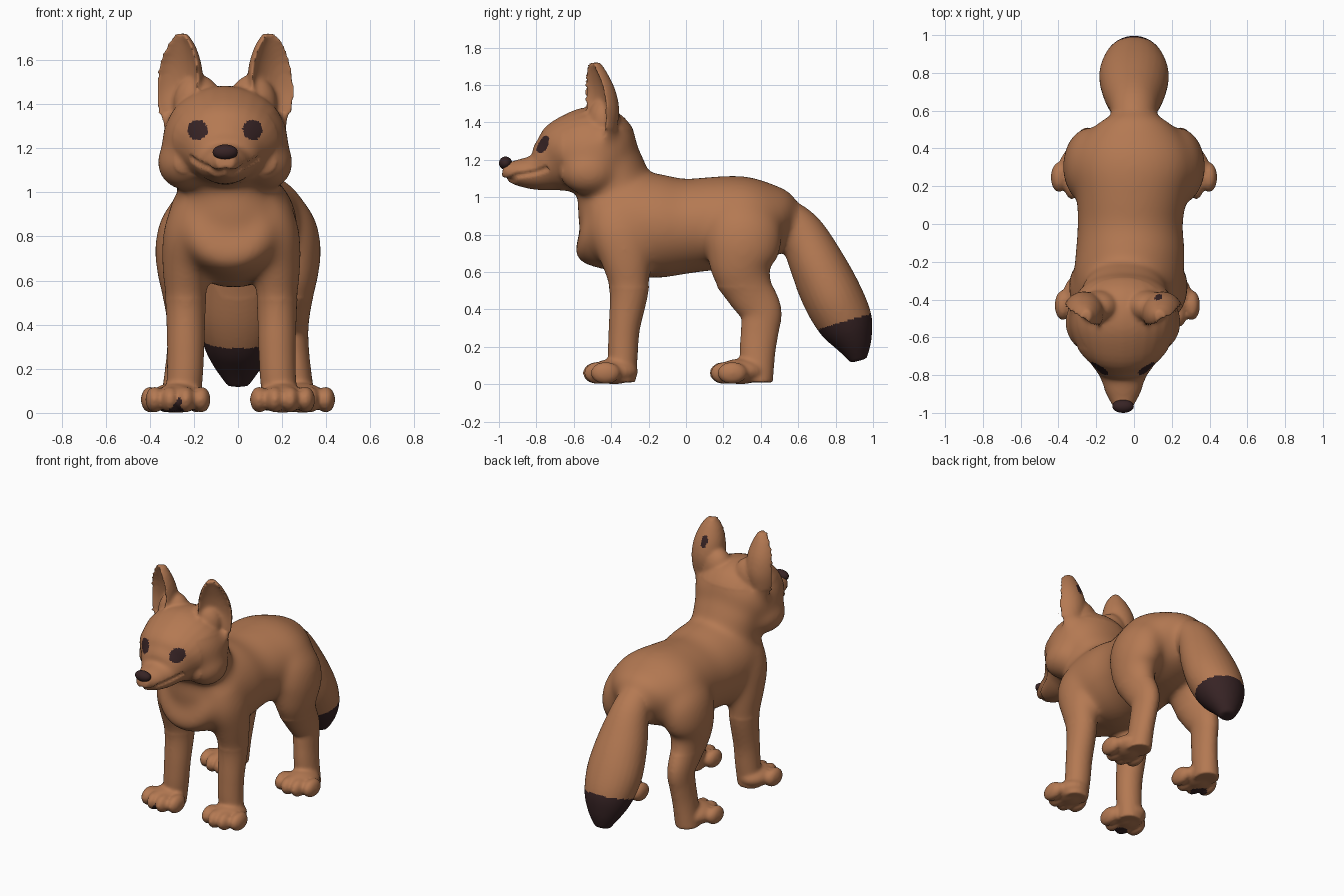
import bpy
import bmesh
import math
from mathutils import Matrix, Vector

cube = bpy.data.objects.get("Cube")
if cube:
    bpy.data.objects.remove(cube)

HEAD_X = -0.058
SIDES = (-1, 1)


def material(name, colour):
    mat = bpy.data.materials.new(name)
    mat.use_nodes = True
    mat.diffuse_color = colour
    mat.node_tree.nodes["Principled BSDF"].inputs["Base Color"].default_value = colour
    return mat


fur = material("warm brown fur", (0.456, 0.191, 0.085, 1))
dark = material("dark brown", (0.038, 0.017, 0.018, 1))
bm = bmesh.new()


def ball(centre, radii, target=None):
    mat = Matrix.Translation(centre) @ Matrix.Diagonal((*radii, 1))
    bmesh.ops.create_uvsphere(target or bm, u_segments=24, v_segments=16, radius=1, matrix=mat)


def skin(rings):
    """Bridge closed rings of points and cap both ends."""
    loops = [[bm.verts.new(p) for p in ring] for ring in rings]
    n = len(loops[0])
    for a, b in zip(loops, loops[1:]):
        for i in range(n):
            j = (i + 1) % n
            bm.faces.new((a[i], a[j], b[j], b[i]))
    bm.faces.new(loops[0][::-1])
    bm.faces.new(loops[-1])


def spline(points, steps=5):
    """Smooth curve through tuples of any length."""
    pts = [Vector(p) for p in points]
    pts = [pts[0] * 2 - pts[1]] + pts + [pts[-1] * 2 - pts[-2]]
    out = []
    for a, b, c, d in zip(pts, pts[1:], pts[2:], pts[3:]):
        for k in range(steps):
            t = k / steps
            out.append(b + (c - a) * (t / 2) + (a * 2 - b * 5 + c * 4 - d) * (t * t / 2)
                       + (b * 3 - a - c * 3 + d) * (t ** 3 / 2))
    return out + [pts[-2]]


def tube(stations, x_at, sides=28):
    """Oval tube; each station is (offset, y, z, half width, half depth)."""
    path = spline(stations)
    centres = [Vector((x_at(p[0]), p[1], p[2])) for p in path]
    across = Vector((1, 0, 0))
    rings = []
    for i, p in enumerate(path):
        tangent = centres[min(i + 1, len(path) - 1)] - centres[max(i - 1, 0)]
        up = tangent.cross(across).normalized()
        rings.append([centres[i] + across * p[3] * math.cos(t) + up * p[4] * math.sin(t)
                      for t in (2 * math.pi * k / sides for k in range(sides))])
    skin(rings)


# Torso
tube([(-.035, -.56, .85, .15, .14), (-.035, -.51, .84, .225, .21), (-.03, -.42, .85, .265, .25),
      (-.03, -.30, .86, .29, .275), (-.02, -.15, .845, .29, .28), (-.02, 0, .845, .28, .255),
      (-.01, .15, .86, .295, .25), (0, .30, .87, .32, .245), (0, .42, .875, .29, .215),
      (0, .52, .88, .21, .165), (0, .58, .87, .11, .09)], lambda o: o)

# Neck
tube([(-.03, -.36, .72, .22, .17), (-.03, -.37, .88, .255, .205), (-.04, -.38, 1.0, .235, .20),
      (-.05, -.385, 1.1, .235, .19), (-.055, -.40, 1.2, .235, .165), (-.058, -.42, 1.32, .20, .13)],
     lambda o: o)

# Head and muzzle
tube([(0, -.98, 1.145, .045, .04), (0, -.90, 1.132, .09, .07), (0, -.80, 1.135, .128, .10),
      (0, -.72, 1.172, .178, .157), (0, -.64, 1.21, .25, .213), (0, -.54, 1.225, .285, .253),
      (0, -.44, 1.225, .28, .25), (0, -.36, 1.21, .24, .20), (0, -.30, 1.19, .16, .11)],
     lambda o: HEAD_X + o)

# Tail
tube([(0, .44, .93, .12, .10), (0, .53, .89, .115, .105), (0, .62, .80, .13, .125),
      (0, .705, .63, .168, .15), (0, .787, .46, .185, .16), (0, .858, .32, .16, .145),
      (0, .898, .22, .115, .10), (0, .923, .125, .05, .045)], lambda o: o)

TURN = math.radians(30)
for s in SIDES:
    # Cheeks and brows
    ball((HEAD_X + s * .185, -.52, 1.135), (.125, .155, .125))
    for p in spline([(.065, -.705, 1.33), (.12, -.668, 1.362), (.18, -.645, 1.338)], 6):
        ball((HEAD_X + s * p[0], p[1], p[2]), (.024, .024, .02))

    # Cupped ear, opening forward and outward
    ball((HEAD_X + s * .125, -.44, 1.40), (.11, .09, .135))
    rings = []
    for z, off, y, w, d in spline([(1.29, .225, -.455, .06, .08), (1.37, .22, -.465, .09, .10),
                                   (1.47, .212, -.47, .108, .115), (1.57, .205, -.475, .10, .098),
                                   (1.66, .20, -.485, .068, .066), (1.72, .197, -.49, .025, .035)]):
        ring = []
        for k in range(32):
            t = math.tau * (k + .5) / 32
            u = w * math.cos(t)
            v = d * math.sin(t) if t < math.pi else -d * .6 * math.sin(t) - .036
            ring.append((HEAD_X + s * (off + u * math.cos(TURN) - v * math.sin(TURN)),
                         y + u * math.sin(TURN) + v * math.cos(TURN), z))
        rings.append(ring)
    skin(rings)

    # Front leg
    tube([(.17, -.36, .95, .10, .15), (.195, -.35, .82, .115, .165), (.207, -.32, .66, .108, .135),
          (.207, -.305, .50, .092, .105), (.207, -.33, .30, .085, .084), (.212, -.338, .15, .082, .08),
          (.225, -.338, .01, .08, .07)], lambda o: -.03 + s * o)

    # Hind leg
    tube([(.15, .30, 1.0, .12, .14), (.20, .30, .88, .15, .20), (.235, .305, .75, .142, .207),
          (.245, .295, .62, .12, .167), (.243, .34, .50, .092, .13), (.243, .40, .39, .077, .112),
          (.25, .395, .29, .072, .102), (.262, .382, .17, .073, .096), (.28, .38, .01, .078, .085)],
         lambda o: s * o)

    # Paws, four toes each
    for px, py in ((-.035 + s * .237, -.38), (s * .293, .297)):
        ball((px, py - .005, .068), (.105, .13, .068))
        for k in range(4):
            splay = (k - 1.5) * .07
            back = (.015, -.018, -.012, .025)[k]
            ball((px + s * splay, py - .075 + back, .06), (.043, .08, .06))

# Merge the parts into one skin
bmesh.ops.recalc_face_normals(bm, faces=bm.faces)
mesh = bpy.data.meshes.new("body_skin")
bm.to_mesh(mesh)
bm.free()
body = bpy.data.objects.new("body", mesh)
bpy.context.scene.collection.objects.link(body)
remesh = body.modifiers.new("merge", "REMESH")
remesh.mode = "VOXEL"
remesh.voxel_size = 0.011
soften = body.modifiers.new("soften", "SMOOTH")
soften.factor = 0.5
soften.iterations = 8
bpy.context.view_layer.update()
graph = bpy.context.evaluated_depsgraph_get()
mesh = bpy.data.meshes.new_from_object(body.evaluated_get(graph))
body.modifiers.clear()
body.data = mesh
mesh.materials.clear()
mesh.materials.append(fur)
mesh.materials.append(dark)

# Blend the joins of neck, cheeks, shoulders and thighs
bm = bmesh.new()
bm.from_mesh(mesh)
joins = [v for v in bm.verts if .52 < v.co.z < 1.36 and v.co.y < .6
         and (v.co.y > -.66 or v.co.z < 1.0)]
for _ in range(40):
    bmesh.ops.smooth_vert(bm, verts=joins, factor=0.5,
                          use_axis_x=True, use_axis_y=True, use_axis_z=True)
bm.to_mesh(mesh)
bm.free()

# Mouth groove
moves = []
for v in mesh.vertices:
    x, y, z = v.co
    a = abs(x - HEAD_X)
    if y < -.71 and a < .16:
        line = 1.10 + .05 * (a / .15) ** 2 - .014 * math.sin(min(a / .08, 1) * math.pi)
        near = 1 - ((z - line) / .016) ** 2
        if near > 0:
            moves.append((v, v.normal * (-.013 * near)))
for v, shift in moves:
    v.co += shift


def inside(a, b, ca, cb, ra, rb):
    return ((a - ca) / ra) ** 2 + ((b - cb) / rb) ** 2 < 1


def is_dark(c, n):
    x, y, z = c
    if y > .6 and z < .29 + (y - .695) * .3:  # tail tip
        return True
    if y < -.55 and n.y < .1 and z > 1.2:  # eyes
        return inside(abs(x - HEAD_X), z, .125, 1.284, .045, .046)
    if z > 1.5 and n.y > .1:  # ear spot
        return inside(x, z, .13, 1.585, .022, .04)
    if z < .07 and y < -.46 and inside(x, z, -.265, .05, .014, .018):  # toe mark
        return True
    if z < .06 and n.z < -.2:  # paw pads
        return inside(x, y, -.28, -.475, .045, .055) or inside(x, y, -.345, .225, .05, .055)
    return False


for face in mesh.polygons:
    face.use_smooth = True
    face.material_index = int(is_dark(face.center, face.normal))

# Nose
nose_bm = bmesh.new()
ball((HEAD_X, -.965, 1.182), (.057, .035, .035), nose_bm)
nose_mesh = bpy.data.meshes.new("nose")
nose_bm.to_mesh(nose_mesh)
nose_bm.free()
nose_mesh.materials.append(dark)
for face in nose_mesh.polygons:
    face.use_smooth = True
nose = bpy.data.objects.new("nose", nose_mesh)
bpy.context.scene.collection.objects.link(nose)
